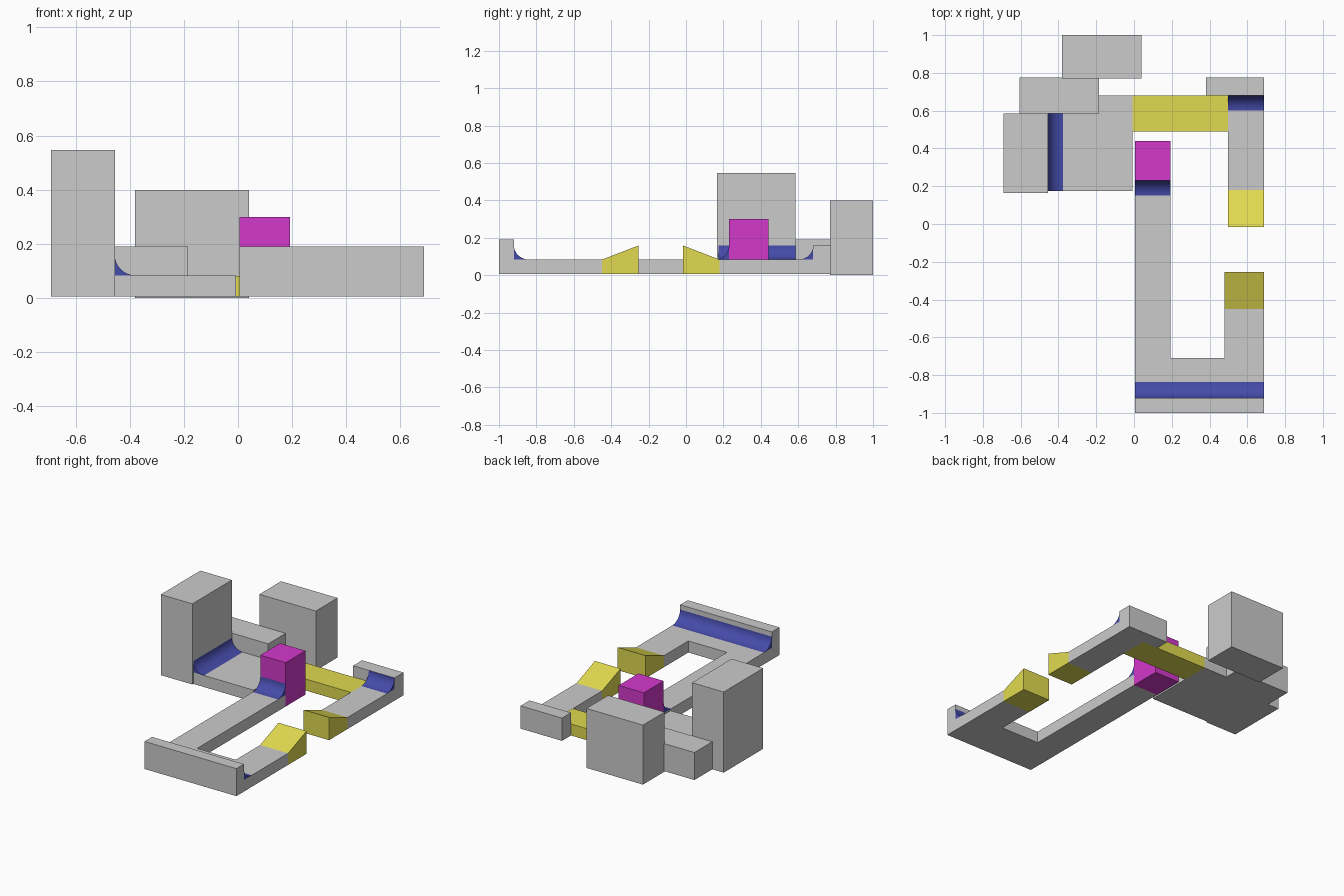
import bpy, bmesh, math
from mathutils import Vector

if "Cube" in bpy.data.objects:
    bpy.data.objects.remove(bpy.data.objects["Cube"])

def material(name, rgb):
    m = bpy.data.materials.new(name)
    m.diffuse_color = (*rgb, 1)
    m.use_nodes = True
    m.node_tree.nodes["Principled BSDF"].inputs["Base Color"].default_value = m.diffuse_color
    return m

YELLOW = material("yellow", (0.75, 0.7, 0.08))
BLUE = material("blue", (0.06, 0.07, 0.4))
MAGENTA = material("magenta", (0.65, 0.04, 0.6))
BASE, DECK, LIP = 0.005, 0.083, 0.158

def prism(name, profile, direction, mat=None):
    """Extrude a closed 3D profile along a direction."""
    bm = bmesh.new()
    face = bm.faces.new([bm.verts.new(p) for p in profile])
    ext = bmesh.ops.extrude_face_region(bm, geom=[face], use_keep_orig=True)
    moved = [g for g in ext["geom"] if isinstance(g, bmesh.types.BMVert)]
    bmesh.ops.translate(bm, verts=moved, vec=Vector(direction))
    bmesh.ops.recalc_face_normals(bm, faces=bm.faces)
    me = bpy.data.meshes.new(name)
    bm.to_mesh(me)
    bm.free()
    ob = bpy.data.objects.new(name, me)
    bpy.context.collection.objects.link(ob)
    if mat:
        me.materials.append(mat)
    return ob

def box(name, x0, x1, y0, y1, z1, mat=None, z0=BASE):
    pts = [(x0, y0, z0), (x1, y0, z0), (x1, y1, z0), (x0, y1, z0)]
    return prism(name, pts, (0, 0, z1 - z0), mat)

def ramp(name, x0, x1, low_y, high_y):
    pts = [(x0, low_y, BASE), (x0, high_y, BASE), (x0, high_y, LIP), (x0, low_y, DECK)]
    return prism(name, pts, (x1 - x0, 0, 0), YELLOW)

def quarter_pipe(name, corner, toward, along, n=12):
    """Concave fillet: foot reaches from the wall corner along 'toward'."""
    c, t, h = Vector(corner), Vector(toward), Vector((0, 0, LIP - DECK))
    pts = [c]
    for i in range(n + 1):
        a = math.pi / 2 * i / n
        pts.append(c + t * (1 - math.sin(a)) + h * (1 - math.cos(a)))
    ob = prism(name, pts, along, BLUE)
    bpy.ops.object.select_all(action='DESELECT')
    ob.select_set(True)
    bpy.context.view_layer.objects.active = ob
    bpy.ops.object.shade_smooth_by_angle(angle=math.radians(30))
    return ob

# buildings and start platform
box("tall_tower", -0.69, -0.455, 0.165, 0.585, 0.547)
box("low_block", -0.605, -0.185, 0.585, 0.775, 0.19)
box("rear_block", -0.38, 0.04, 0.77, 1.0, 0.40, z0=0)
box("platform", -0.455, -0.007, 0.175, 0.68, DECK)

# track pieces
box("bridge", -0.007, 0.497, 0.49, 0.68, DECK - 0.001, YELLOW)
box("rear_track", 0.497, 0.688, 0.18, 0.68, DECK)
box("rear_wall", 0.38, 0.688, 0.68, 0.775, LIP)
box("front_side_track", 0.48, 0.688, -0.71, -0.45, DECK)
box("front_cross_track", 0.005, 0.688, -0.92, -0.71, DECK)
box("front_wall", 0.005, 0.688, -1.0, -0.92, 0.19)
box("long_track", 0.005, 0.193, -0.71, 0.23, DECK)
box("goal_block", 0.005, 0.193, 0.23, 0.44, 0.30, MAGENTA)

# jump ramps
ramp("rear_ramp", 0.497, 0.688, 0.18, -0.015)
ramp("front_ramp", 0.48, 0.688, -0.45, -0.255)

# curved fillets against the walls
quarter_pipe("tower_curve", (-0.455, 0.175, DECK), (0.08, 0, 0), (0, 0.41, 0))
quarter_pipe("rear_curve", (0.497, 0.68, DECK), (0, -0.08, 0), (0.191, 0, 0))
quarter_pipe("goal_curve", (0.005, 0.23, DECK), (0, -0.08, 0), (0.188, 0, 0))
quarter_pipe("front_curve", (0.005, -0.92, DECK), (0, 0.083, 0), (0.683, 0, 0))
